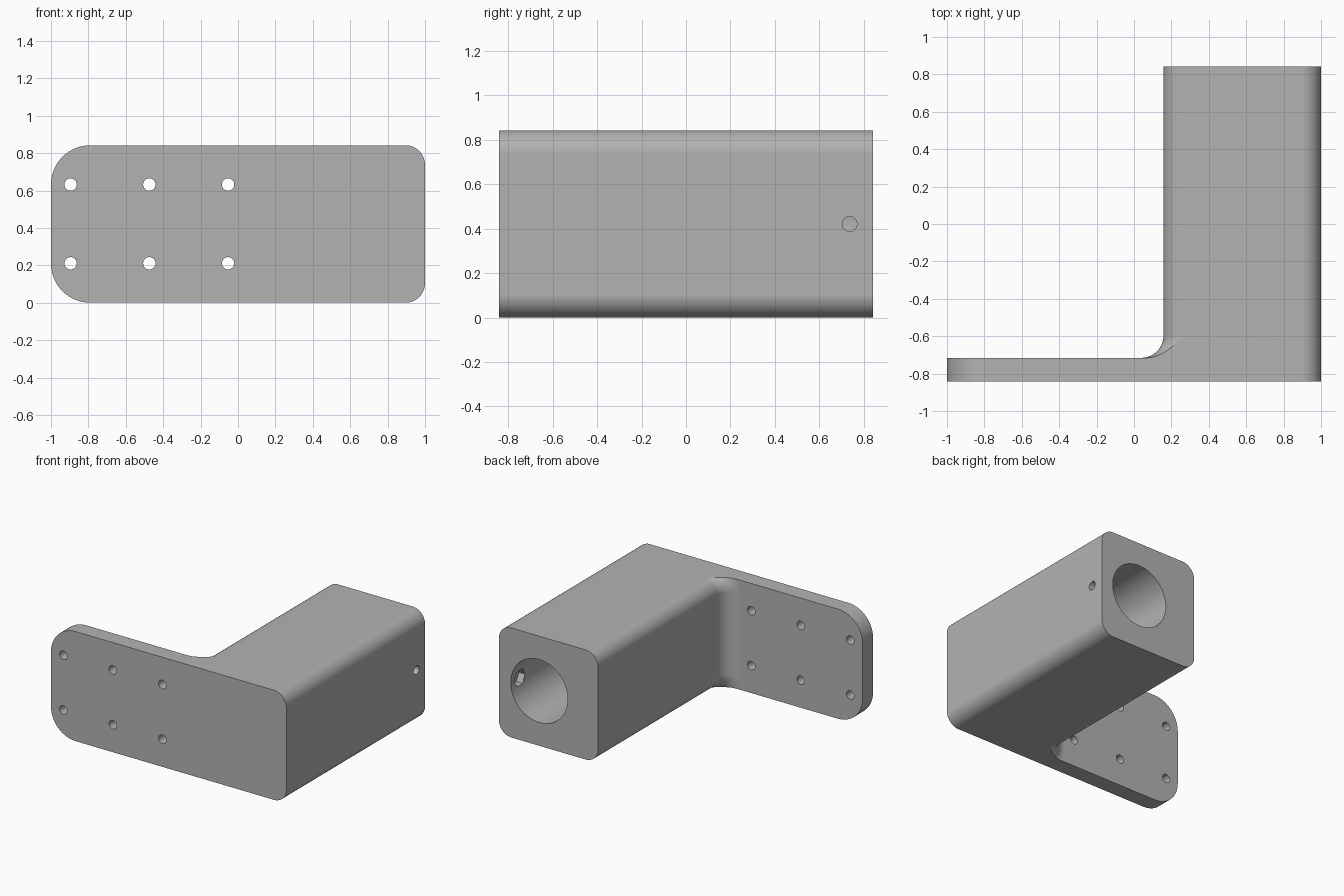
import bpy, bmesh, math
from mathutils import Matrix

if "Cube" in bpy.data.objects:
    bpy.data.objects.remove(bpy.data.objects["Cube"])

H = 0.842            # height of the bracket and half its depth
PLATE_Y = -0.716     # rear face of the mounting plate
R = 0.105            # long edge radius
FIL = 0.12           # fillet between plate and block
SEG = 14


def arc(cx, cz, r, a0, a1):
    return [(cx + r * math.cos(a0 + (a1 - a0) * i / SEG),
             cz + r * math.sin(a0 + (a1 - a0) * i / SEG)) for i in range(SEG + 1)]


# right-hand side of every cross-section, bottom to top
RIGHT = arc(1 - R, R, R, -math.pi / 2, 0) + arc(1 - R, H - R, R, 0, math.pi / 2)


def block_section(d):
    """Block outline with its left side pushed out by d, clipped at top and bottom."""
    cx, a = 0.158 + R, math.asin(R / (R + d))
    top = arc(cx, H - R, R + d, math.pi - a, math.pi)
    low = arc(cx, R, R + d, math.pi, math.pi + a)
    return RIGHT + [top[0]] + top + low + [low[-1]]


def plate_section():
    """Plate outline with large left corners, plus the points where the fillet ends."""
    x = block_section(FIL)[len(RIGHT)][0]
    r = 0.21
    return (RIGHT + [(x, H)] + arc(-1 + r, H - r, r, math.pi / 2, math.pi)
            + arc(-1 + r, r, r, math.pi, 1.5 * math.pi) + [(x, 0)])


# bracket body: one loft through plate, fillet and block
sections = [(-H, plate_section()), (PLATE_Y, plate_section())]
for i in range(11):
    t = math.pi / 2 * i / 10
    sections.append((PLATE_Y + FIL * (1 - math.cos(t)), block_section(FIL * (1 - math.sin(t)))))
sections.append((H, block_section(0)))

bm = bmesh.new()
rings = [[bm.verts.new((x, y, z)) for x, z in pts] for y, pts in sections]
n = len(rings[0])
for a, b in zip(rings, rings[1:]):
    for i in range(n):
        j = (i + 1) % n
        bm.faces.new((a[i], a[j], b[j], b[i]))
bm.faces.new(rings[0])
bm.faces.new(rings[-1])
bmesh.ops.remove_doubles(bm, verts=bm.verts, dist=1e-5)
bmesh.ops.recalc_face_normals(bm, faces=bm.faces)
mesh = bpy.data.meshes.new("bracket")
bm.to_mesh(mesh)
bm.free()
body = bpy.data.objects.new("bracket", mesh)
bpy.context.collection.objects.link(body)
grey = bpy.data.materials.new("plain grey")
grey.diffuse_color = (0.45, 0.45, 0.45, 1)
grey.use_nodes = True
grey.node_tree.nodes["Principled BSDF"].inputs["Base Color"].default_value = grey.diffuse_color
mesh.materials.append(grey)
bpy.context.view_layer.objects.active = body
body.select_set(True)


def drill(axis, start, end, c1, c2, r, sides=32):
    """Cut a prism along axis x or y; c1, c2 are the other two coordinates."""
    bm = bmesh.new()
    bmesh.ops.create_cone(bm, cap_ends=True, segments=sides, radius1=r, radius2=r,
                          depth=end - start)
    mid = (start + end) / 2
    if axis == 'X':
        m = Matrix.Translation((mid, c1, c2)) @ Matrix.Rotation(math.pi / 2, 4, 'Y')
    else:
        m = Matrix.Translation((c1, mid, c2)) @ Matrix.Rotation(math.pi / 2, 4, 'X')
    bmesh.ops.transform(bm, matrix=m, verts=bm.verts)
    me = bpy.data.meshes.new("cutter")
    bm.to_mesh(me)
    bm.free()
    me.materials.append(grey)
    cutter = bpy.data.objects.new("cutter", me)
    cutter.hide_render = True
    bpy.context.collection.objects.link(cutter)
    mod = body.modifiers.new("cut", 'BOOLEAN')
    mod.operation = 'DIFFERENCE'
    mod.solver = 'EXACT'
    mod.object = cutter
    bpy.ops.object.modifier_apply(modifier=mod.name)
    bpy.data.objects.remove(cutter)


# six screw holes in the plate
for x in (-0.895, -0.474, -0.053):
    for z in (0.211, 0.632):
        drill('Y', -1, -0.6, x, z, 0.033)

# blind bore from the back, nut pocket and set-screw hole in its outer wall
drill('Y', PLATE_Y, 1, 0.658, H / 2, 0.242, 64)
drill('X', 0.8, 0.95, 0.737, H / 2, 0.067, 6)
drill('X', 0.82, 1.1, 0.737, H / 2, 0.033)

bpy.ops.object.shade_smooth_by_angle(angle=math.radians(30))
wn = body.modifiers.new("even shading", 'WEIGHTED_NORMAL')
wn.keep_sharp = True
